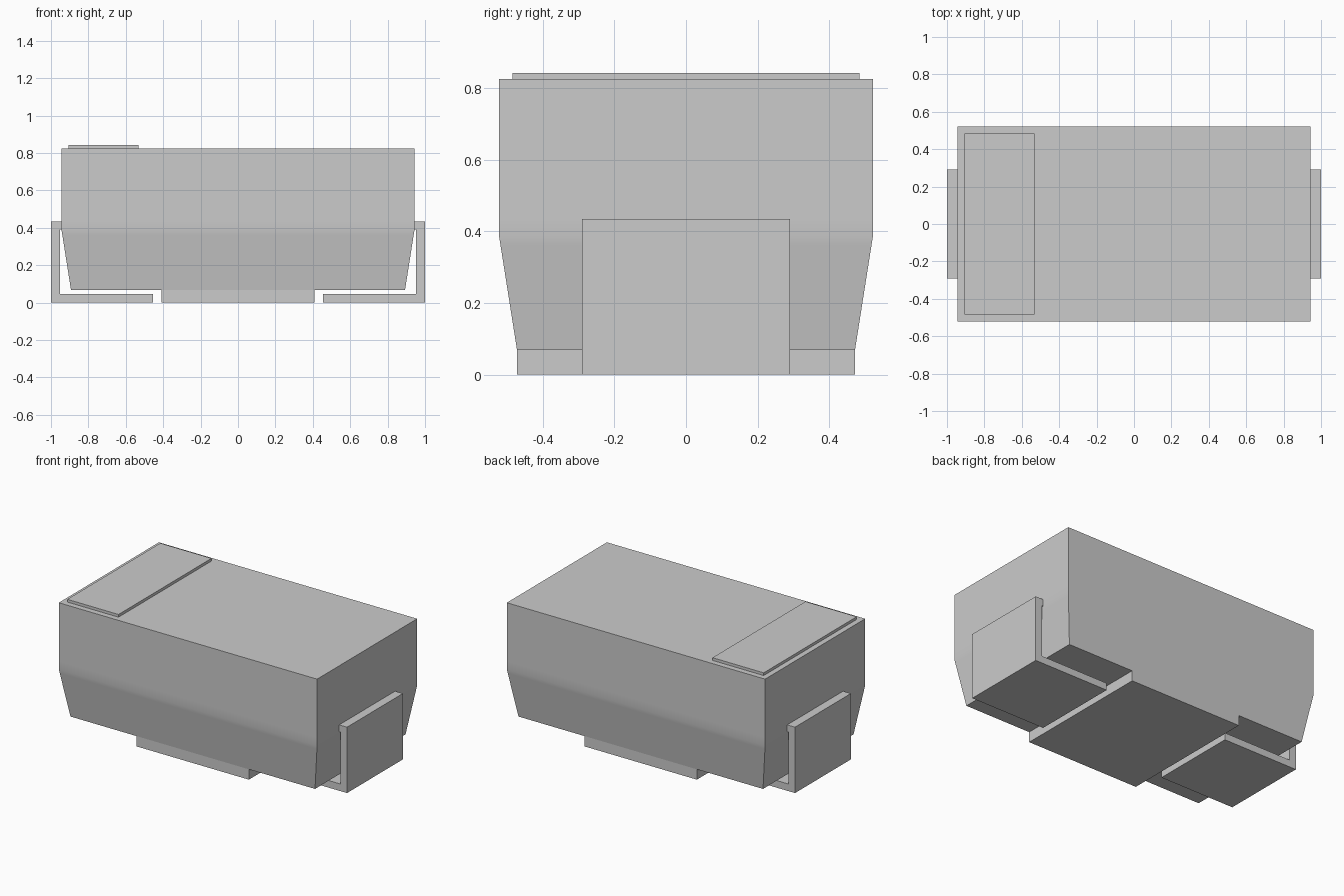
import bpy
import bmesh
import math

default = bpy.data.objects.get("Cube")
if default:
    bpy.data.objects.remove(default, do_unlink=True)

grey = bpy.data.materials.new("plain_grey")
grey.use_nodes = True
grey.diffuse_color = (0.6, 0.6, 0.6, 1)
grey.node_tree.nodes["Principled BSDF"].inputs["Base Color"].default_value = (0.6, 0.6, 0.6, 1)


def finish(name, bm):
    bmesh.ops.recalc_face_normals(bm, faces=bm.faces)
    mesh = bpy.data.meshes.new(name)
    bm.to_mesh(mesh)
    bm.free()
    mesh.materials.append(grey)
    obj = bpy.data.objects.new(name, mesh)
    bpy.context.collection.objects.link(obj)
    return obj


def box(name, x0, x1, half_y, z0, z1):
    bm = bmesh.new()
    bmesh.ops.create_cube(bm, size=1)
    for v in bm.verts:
        v.co.x = x1 if v.co.x > 0 else x0
        v.co.y = half_y if v.co.y > 0 else -half_y
        v.co.z = z1 if v.co.z > 0 else z0
    return finish(name, bm)


def moulded_body(name, half_x, half_y, levels):
    """Loft rectangles; each level is a height and an inset."""
    bm = bmesh.new()
    rings = []
    for z, inset in levels:
        hx, hy = half_x - inset, half_y - inset
        rings.append([bm.verts.new((sx * hx, sy * hy, z))
                      for sx, sy in ((-1, -1), (1, -1), (1, 1), (-1, 1))])
    for low, high in zip(rings, rings[1:]):
        for i in range(4):
            j = (i + 1) % 4
            bm.faces.new((low[i], low[j], high[j], high[i]))
    bm.faces.new(rings[0])
    bm.faces.new(rings[-1])
    return finish(name, bm)


def lead(name, side, half_y):
    """Extrude a bent strip profile along y."""
    profile = [(0.455, 0), (1, 0), (1, 0.435), (0.942, 0.435),
               (0.942, 0.39), (0.953, 0.39), (0.953, 0.047), (0.455, 0.047)]
    bm = bmesh.new()
    face = bm.faces.new([bm.verts.new((side * x, -half_y, z)) for x, z in profile])
    extruded = bmesh.ops.extrude_face_region(bm, geom=[face])["geom"]
    moved = [g for g in extruded if isinstance(g, bmesh.types.BMVert)]
    bmesh.ops.translate(bm, verts=moved, vec=(0, 2 * half_y, 0))
    return finish(name, bm)


# Tapered case, smooth across its waist and sharp at the corners
body = moulded_body("body", 0.943, 0.522,
                    [(0.068, 0.05), (0.36, 0.004), (0.385, 0), (0.44, 0), (0.825, 0)])
bpy.ops.object.select_all(action="DESELECT")
body.select_set(True)
bpy.context.view_layer.objects.active = body
bpy.ops.object.shade_smooth_by_angle(angle=math.radians(30))

# Standoff foot and raised end band
box("bottom_foot", -0.41, 0.41, 0.472, 0, 0.068)
box("top_band", -0.907, -0.533, 0.485, 0.82, 0.843)

# Bent metal leads at both ends
for label, side in (("left", 1), ("right", -1)):
    lead(label + "_lead", side, 0.291)
